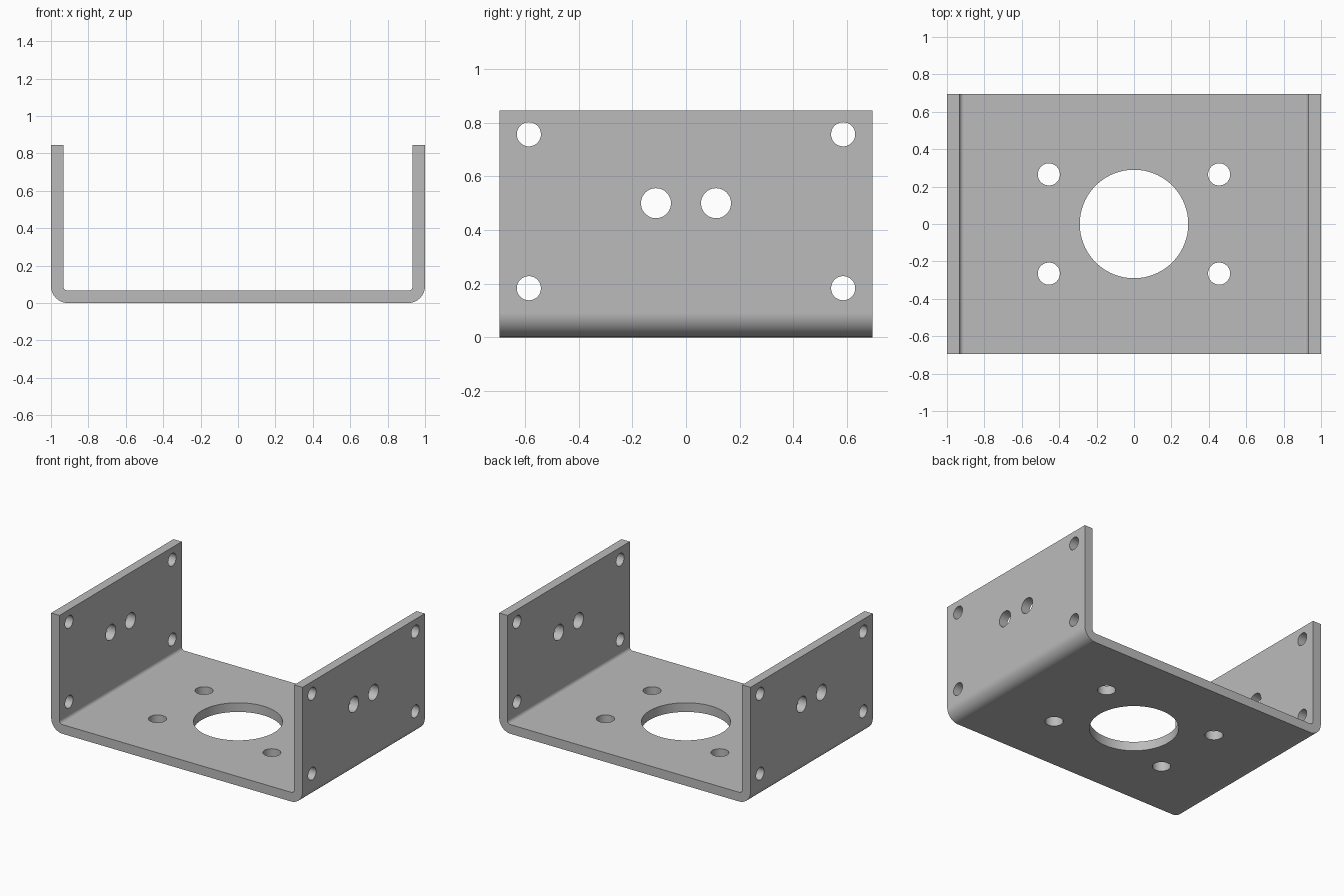
import bpy
import bmesh
from math import radians, sin, cos, pi
from mathutils import Matrix, Vector

HALF_WIDTH, HALF_DEPTH, HEIGHT = 1.0, 0.695, 0.845
THICK, OUTER_R, INNER_R = 0.066, 0.091, 0.025
BEND_STEPS = 12

if "Cube" in bpy.data.objects:
    bpy.data.objects.remove(bpy.data.objects["Cube"], do_unlink=True)

steel = bpy.data.materials.new("grey_steel")
steel.use_nodes = True
grey = (0.5, 0.5, 0.5, 1)
steel.diffuse_color = grey
steel.node_tree.nodes["Principled BSDF"].inputs["Base Color"].default_value = grey


def make_object(name, bm):
    bmesh.ops.recalc_face_normals(bm, faces=bm.faces)
    mesh = bpy.data.meshes.new(name)
    bm.to_mesh(mesh)
    bm.free()
    mesh.materials.append(steel)
    obj = bpy.data.objects.new(name, mesh)
    bpy.context.collection.objects.link(obj)
    return obj


def bend(radius):
    """Quarter arc from the base up into the right-hand wall."""
    centre = HALF_WIDTH - OUTER_R
    angles = [pi / 2 * i / BEND_STEPS for i in range(BEND_STEPS + 1)]
    return [(centre + radius * sin(a), OUTER_R - radius * cos(a)) for a in angles]


def mirrored(half):
    return [(-x, z) for x, z in reversed(half)] + half


# U-shaped folded sheet, extruded from front to back
outer = mirrored(bend(OUTER_R) + [(HALF_WIDTH, HEIGHT)])
inner = mirrored(bend(INNER_R) + [(HALF_WIDTH - THICK, HEIGHT)])
bm = bmesh.new()
verts = [bm.verts.new((x, -HALF_DEPTH, z)) for x, z in outer + inner[::-1]]
face = bm.faces.new(verts)
extruded = bmesh.ops.extrude_face_region(bm, geom=[face], use_keep_orig=True)
moved = [v for v in extruded["geom"] if isinstance(v, bmesh.types.BMVert)]
bmesh.ops.translate(bm, verts=moved, vec=(0, 2 * HALF_DEPTH, 0))
bracket = make_object("u_bracket", bm)

# Cylinders for every drilled hole
cutter_bm = bmesh.new()


def drill(centre, radius, length, axis, segments=48):
    turn = Vector((0, 0, 1)).rotation_difference(Vector(axis)).to_matrix().to_4x4()
    bmesh.ops.create_cone(cutter_bm, cap_ends=True, segments=segments,
                          radius1=radius, radius2=radius, depth=length,
                          matrix=Matrix.Translation(centre) @ turn)


drill((0, 0, 0), 0.29, 0.2, (0, 0, 1), 96)
for side in (-1, 1):
    for end in (-1, 1):
        # Base mounting holes
        drill((side * 0.455, end * 0.265, 0), 0.059, 0.2, (0, 0, 1))
        # Wall corner holes
        for z in (0.183, 0.757):
            drill((side, end * 0.586, z), 0.045, 0.3, (1, 0, 0))
        # Wall centre holes
        drill((side, end * 0.112, 0.5), 0.056, 0.3, (1, 0, 0))
cutter = make_object("hole_cutter", cutter_bm)
cutter.hide_render = True

# Cut the holes, then remove the cutter
cut = bracket.modifiers.new("holes", "BOOLEAN")
cut.operation = "DIFFERENCE"
cut.solver = "EXACT"
cut.object = cutter
bpy.ops.object.select_all(action="DESELECT")
bracket.select_set(True)
bpy.context.view_layer.objects.active = bracket
bpy.ops.object.modifier_apply(modifier=cut.name)
bpy.data.objects.remove(cutter, do_unlink=True)

# Smooth bends and bores, with flat sheet faces kept even
bpy.ops.object.shade_smooth_by_angle(angle=radians(30))
even = bracket.modifiers.new("even_normals", "WEIGHTED_NORMAL")
even.keep_sharp = True
